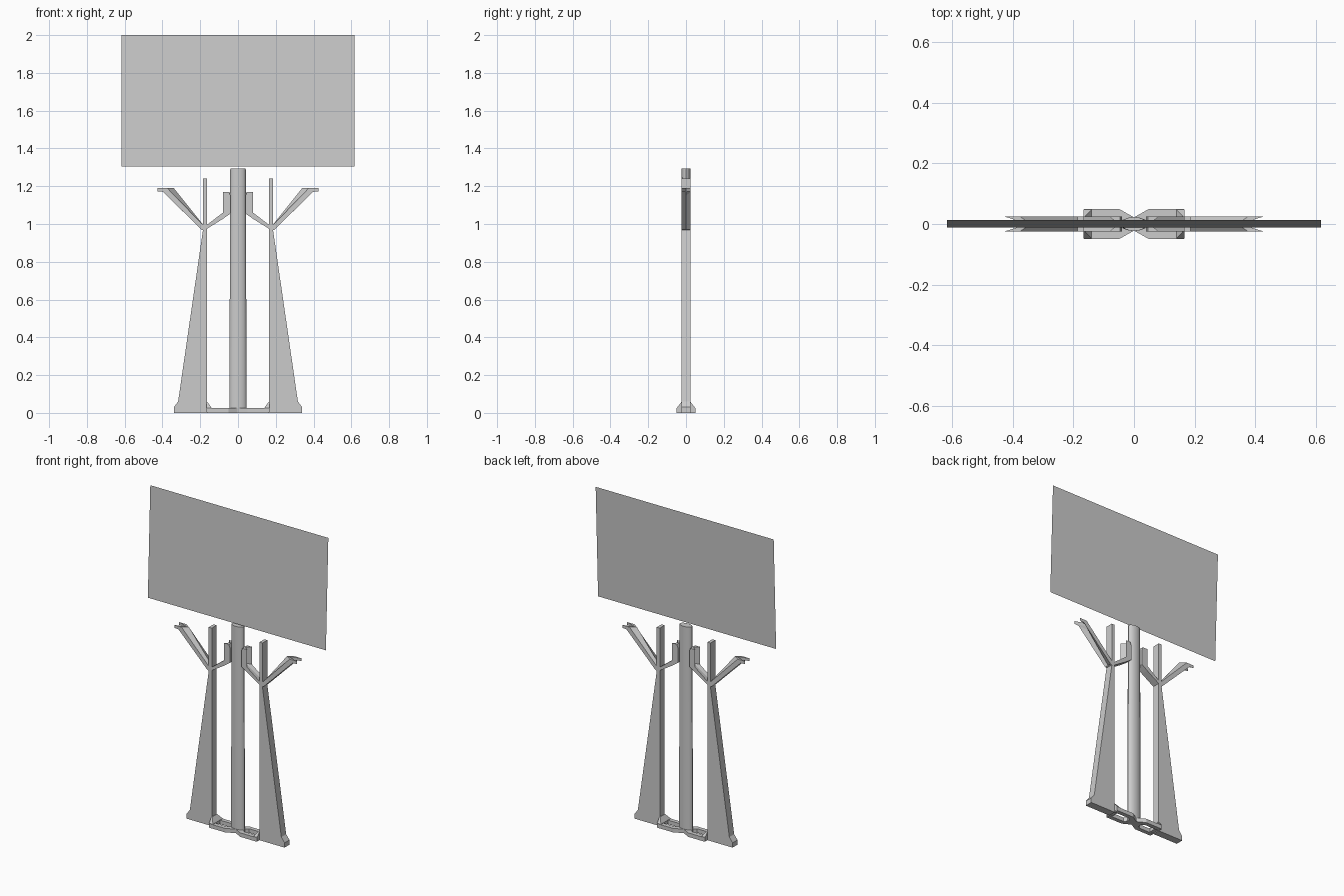
import bpy, bmesh, math

old = bpy.data.objects.get("Cube")
if old:
    bpy.data.objects.remove(old, do_unlink=True)

GREY = (0.6, 0.6, 0.6, 1)
grey = bpy.data.materials.new("plain_grey")
grey.use_nodes = True
grey.diffuse_color = GREY
grey.node_tree.nodes["Principled BSDF"].inputs["Base Color"].default_value = GREY

HALF = 0.024  # half depth of the supports


def loft(name, loops, mirror=(), caps=True):
    """Join closed loops of 3D points into a solid, optionally mirrored."""
    bm = bmesh.new()
    rings = [[bm.verts.new(p) for p in loop] for loop in loops]
    for a, b in zip(rings, rings[1:]):
        for i in range(len(a)):
            j = (i + 1) % len(a)
            bm.faces.new((a[i], a[j], b[j], b[i]))
    if caps:
        bm.faces.new(rings[0])
        bm.faces.new(rings[-1])
    bmesh.ops.recalc_face_normals(bm, faces=bm.faces)
    mesh = bpy.data.meshes.new(name)
    bm.to_mesh(mesh)
    bm.free()
    mesh.materials.append(grey)
    obj = bpy.data.objects.new(name, mesh)
    bpy.context.collection.objects.link(obj)
    if mirror:
        mod = obj.modifiers.new("mirror", "MIRROR")
        mod.use_axis = ("x" in mirror, "y" in mirror, False)
    return obj


def profile(name, side, middle=None):
    """Extrude an x-z outline in depth; the middle outline may differ."""
    levels = [(-HALF, side), (0, middle or side), (HALF, side)]
    return loft(name, [[(x, y, z) for x, z in pts] for y, pts in levels], "x")


# Display panel: one sheet leaning slightly back
bm = bmesh.new()
corners = [(-0.617, -0.011, 1.305), (0.617, -0.011, 1.305),
           (0.617, 0.013, 2), (-0.617, 0.013, 2)]
bm.faces.new([bm.verts.new(c) for c in corners])
mesh = bpy.data.meshes.new("panel")
bm.to_mesh(mesh)
bm.free()
mesh.materials.append(grey)
panel = bpy.data.objects.new("panel", mesh)
bpy.context.collection.objects.link(panel)

# Central pole with a flattened round section
rings = []
for z, rx in ((0, 0.046), (1.295, 0.041)):
    angles = [math.tau * i / 16 for i in range(16)]
    rings.append([(rx * math.cos(a), 0.023 * math.sin(a), z) for a in angles])
pole = loft("center_pole", rings)
bpy.context.view_layer.objects.active = pole
pole.select_set(True)
bpy.ops.object.shade_smooth_by_angle(angle=math.radians(40))

# Tapered legs with flared feet
profile("leg", [(0.165, 0), (0.34, 0), (0.34, 0.03), (0.317, 0.06),
                (0.186, 0.965), (0.165, 0.975)])

# Upright prong on each leg
profile("upright_prong", [(0.165, 0.97), (0.186, 0.965), (0.186, 1.24), (0.165, 1.24)])

# Outer branch, grooved and notched at the tip
profile("outer_branch",
        [(0.18, 0.965), (0.195, 0.97), (0.395, 1.17), (0.425, 1.173),
         (0.425, 1.19), (0.375, 1.19), (0.18, 0.99)],
        [(0.18, 0.965), (0.195, 0.972), (0.335, 1.15), (0.345, 1.172),
         (0.35, 1.19), (0.34, 1.19), (0.18, 0.99)])

# Inner branch, bending up beside the pole
profile("inner_branch",
        [(0.18, 0.965), (0.08, 1.027), (0.04, 1.055), (0.04, 1.15), (0.047, 1.17),
         (0.08, 1.17), (0.08, 1.06), (0.165, 0.995)],
        [(0.18, 0.965), (0.08, 1.027), (0.04, 1.055), (0.04, 1.15), (0.045, 1.17),
         (0.052, 1.17), (0.052, 1.07), (0.165, 0.995)])

# Pinched base frame with an opening on each side
outline = [(0, 0), (0, 0.022), (0.05, 0.05), (0.165, 0.05),
           (0.165, HALF), (0.06, HALF), (0.035, 0)]
loft("base_frame", [[(x, y, z) for x, y in outline] for z in (0, 0.025)], "xy")

# Sloped gussets where the frame meets the legs
loft("gusset", [
    [(0.14, -0.048, z0), (0.167, -0.048, z0), (0.167, 0.048, z0), (0.14, 0.048, z0)]
    for z0 in (0.005, 0.027)
] + [[(0.162, -HALF, 0.058), (0.167, -HALF, 0.058),
      (0.167, HALF, 0.058), (0.162, HALF, 0.058)]], "x")
